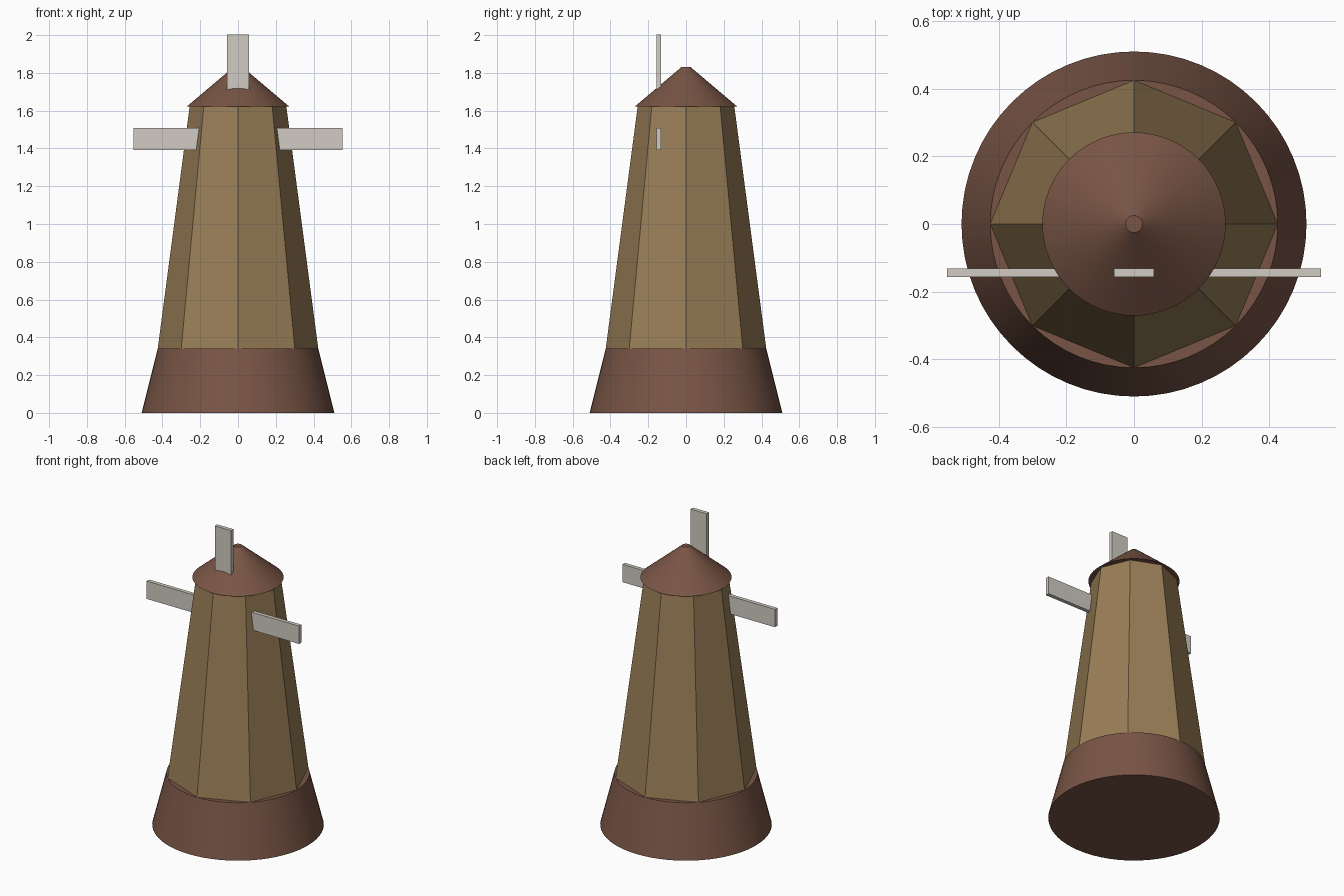
import bpy, math

if "Cube" in bpy.data.objects:
    bpy.data.objects.remove(bpy.data.objects["Cube"])


def material(name, rgb):
    m = bpy.data.materials.new(name)
    m.diffuse_color = (*rgb, 1)
    m.use_nodes = True
    m.node_tree.nodes["Principled BSDF"].inputs["Base Color"].default_value = m.diffuse_color
    return m


BROWN = material("brown", (0.19, 0.09, 0.06))
TAN = material("tan", (0.32, 0.21, 0.095))
PALE = material("pale", (0.64, 0.60, 0.54))


def cone(name, sides, r1, r2, z1, z2, mat, smooth=False):
    bpy.ops.mesh.primitive_cone_add(vertices=sides, radius1=r1, radius2=r2,
                                    depth=z2 - z1, location=(0, 0, (z1 + z2) / 2))
    ob = bpy.context.object
    ob.name = name
    ob.data.materials.append(mat)
    if smooth:
        bpy.ops.object.shade_smooth_by_angle(angle=math.radians(30))
    return ob


# Round plinth, eight-sided tower, conical roof
cone("base", 64, 0.51, 0.425, 0, 0.34, BROWN, True)
cone("tower", 8, 0.425, 0.256, 0.34, 1.622, TAN)
cone("roof", 64, 0.271, 0.025, 1.622, 1.83, BROWN, True)

# Four sails around a hub point inside the tower (lower one is enclosed by it)
HUB_Z, LENGTH, INNER = 1.45, 0.553, 0.06
for i in range(4):
    a = i * math.pi / 2
    mid = (LENGTH + INNER) / 2
    bpy.ops.mesh.primitive_cube_add(
        size=1, location=(mid * math.cos(a), -0.144, HUB_Z + mid * math.sin(a)),
        rotation=(0, -a, 0))
    sail = bpy.context.object
    sail.name = f"sail_{i + 1}"
    sail.scale = (LENGTH - INNER, 0.025, 0.117)
    sail.data.materials.append(PALE)
